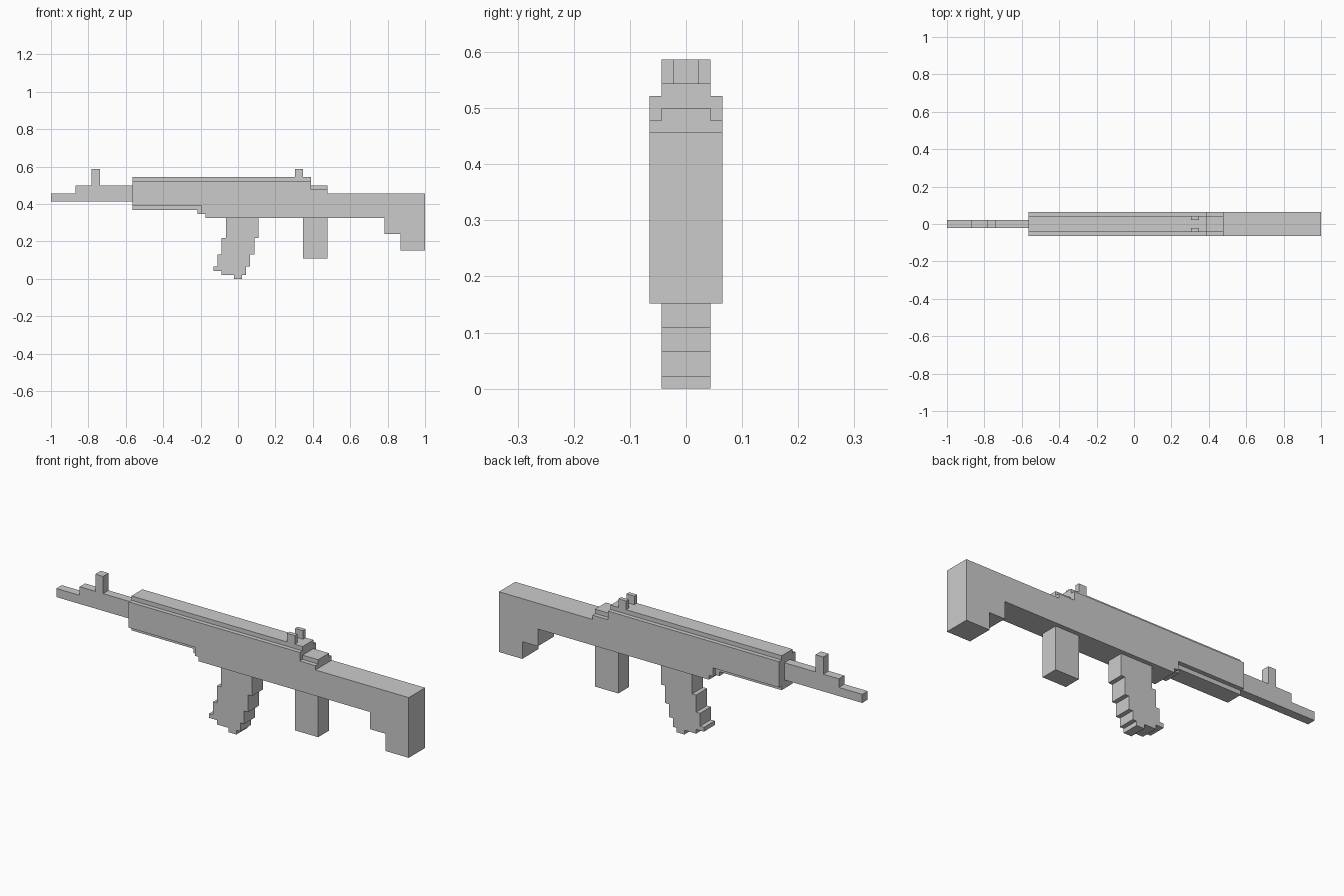
import bpy, bmesh

if "Cube" in bpy.data.objects:
    bpy.data.objects.remove(bpy.data.objects["Cube"])

U = 2 / 92  # one block of the model's block grid


def slab(name, profile, y0, y1):
    """Extrude an (x, z) outline, given in blocks, from y0 to y1."""
    bm = bmesh.new()
    face = bm.faces.new([bm.verts.new((x * U, y0 * U, z * U)) for x, z in profile])
    out = bmesh.ops.extrude_face_region(bm, geom=[face])
    moved = [v for v in out["geom"] if isinstance(v, bmesh.types.BMVert)]
    bmesh.ops.translate(bm, verts=moved, vec=(0, (y1 - y0) * U, 0))
    bmesh.ops.recalc_face_normals(bm, faces=bm.faces[:])
    mesh = bpy.data.meshes.new(name)
    bm.to_mesh(mesh)
    bm.free()
    obj = bpy.data.objects.new(name, mesh)
    bpy.context.collection.objects.link(obj)
    return obj


def rect(x0, x1, z0, z1):
    return [(x0, z0), (x1, z0), (x1, z1), (x0, z1)]


# Main body with stepped shoulder stock
slab("body_and_stock", [
    (-26, 18), (-9, 18), (-9, 16), (-8, 16), (-8, 15), (36, 15), (36, 11),
    (40, 11), (40, 7), (46, 7), (46, 21), (22, 21), (22, 22), (18, 22),
    (18, 24), (-26, 24)], -3, 3)

# Narrower strips above and below the body
slab("top_cover", rect(-26, 18, 24, 25), -2, 2)
slab("rear_step", rect(18, 22, 22, 23), -2, 2)
slab("lower_strip", [(-26, 17), (-10, 17), (-10, 16), (-9, 16), (-9, 18), (-26, 18)], -2, 2)

# Stepped barrel with front post
slab("barrel", [
    (-46, 19), (-26, 19), (-26, 23), (-34, 23), (-34, 27), (-36, 27),
    (-36, 23), (-40, 23), (-40, 21), (-46, 21)], -1, 1)

# Pair of rear sight posts
for side, y in (("front", -2), ("back", 1)):
    slab("rear_sight_" + side, rect(14, 16, 25, 27), y, y + 1)

# Hand grip
slab("grip", rect(16, 22, 5, 15), -2, 2)

# Curved, stair-stepped magazine
slab("magazine", [
    (-3, 15), (-3, 10), (-4, 10), (-4, 6), (-5, 6), (-5, 3), (-6, 3), (-6, 2),
    (-4, 2), (-4, 1), (-1, 1), (-1, 0), (1, 0), (1, 1), (2, 1), (2, 3), (3, 3),
    (3, 6), (4, 6), (4, 10), (5, 10), (5, 15)], -2, 2)
